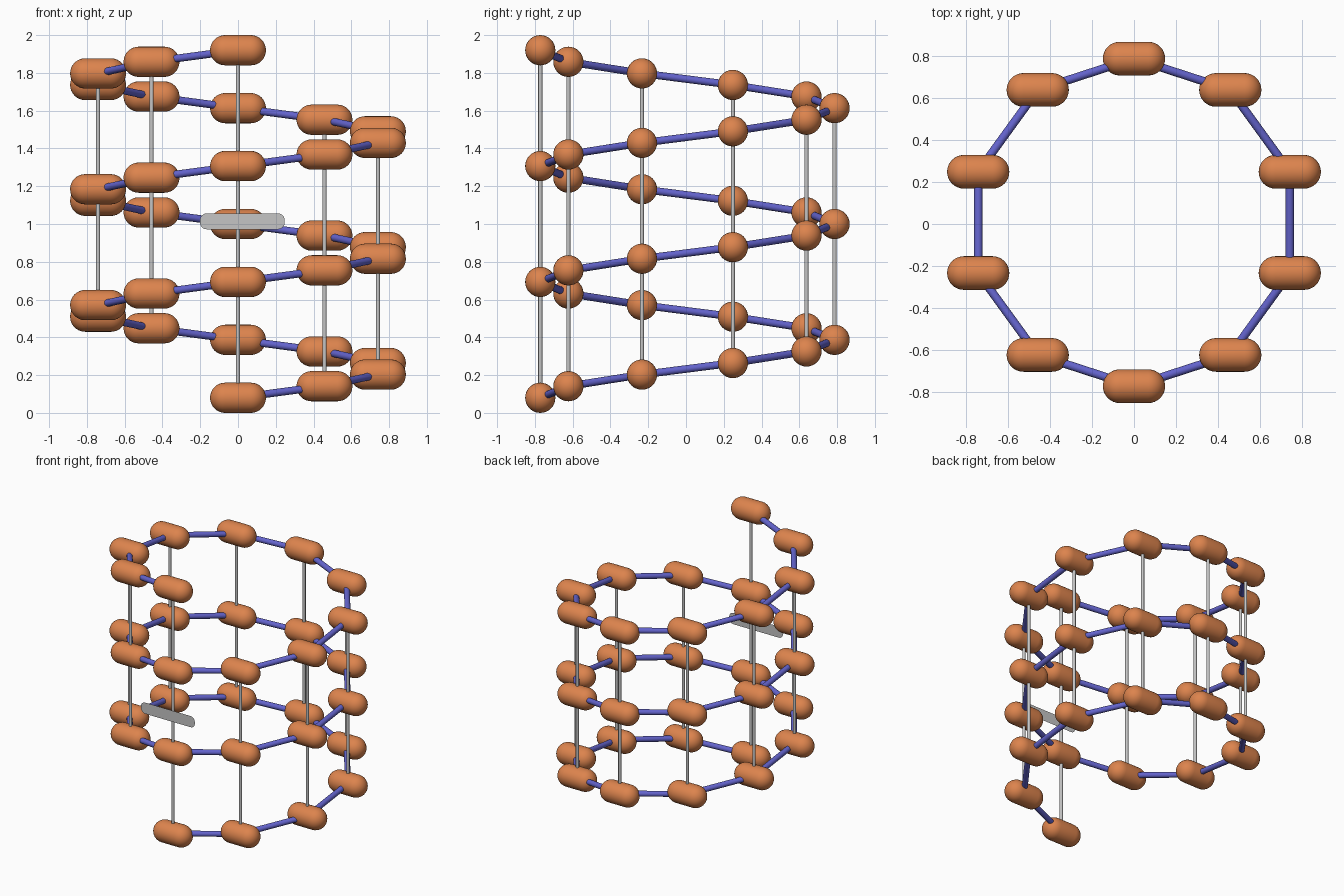
import bpy, bmesh, math
from mathutils import Vector, Matrix

if "Cube" in bpy.data.objects:
    bpy.data.objects.remove(bpy.data.objects["Cube"])

R, CY = 0.779, 0.0075          # helix radius and centre offset in y
BEAD_R, BEAD_HALF = 0.08, 0.148
PER_TURN, TURNS = 10, 3
Z0 = BEAD_R
STEP = (2.0 - 2 * BEAD_R) / (PER_TURN * TURNS)
COUNT = PER_TURN * TURNS + 1


def material(name, rgb):
    m = bpy.data.materials.new(name)
    m.diffuse_color = (*rgb, 1)
    m.use_nodes = True
    m.node_tree.nodes["Principled BSDF"].inputs["Base Color"].default_value = m.diffuse_color
    return m


orange = material("orange", (0.72, 0.23, 0.075))
blue = material("blue", (0.125, 0.125, 0.60))
grey = material("light grey", (0.56, 0.56, 0.56))


def finish(bm, name, mat, smooth=True):
    bmesh.ops.recalc_face_normals(bm, faces=bm.faces)
    mesh = bpy.data.meshes.new(name)
    bm.to_mesh(mesh)
    bm.free()
    mesh.materials.append(mat)
    ob = bpy.data.objects.new(name, mesh)
    bpy.context.collection.objects.link(ob)
    if smooth:
        bpy.ops.object.select_all(action='DESELECT')
        ob.select_set(True)
        bpy.context.view_layer.objects.active = ob
        bpy.ops.object.shade_smooth_by_angle(angle=math.radians(40))
    return ob


def add_rod(bm, a, b, radius, sides=16):
    d = b - a
    rot = d.to_track_quat('Z', 'Y').to_matrix().to_4x4()
    bmesh.ops.create_cone(bm, cap_ends=True, segments=sides, radius1=radius, radius2=radius,
                          depth=d.length, matrix=Matrix.Translation((a + b) / 2) @ rot)


def helix(i):
    a = -math.pi / 2 + 2 * math.pi * i / PER_TURN
    return Vector((R * math.cos(a), CY + R * math.sin(a), Z0 + STEP * i))


points = [helix(i) for i in range(COUNT)]

# capsule bead: half-circle ends, spun about the x axis
bm = bmesh.new()
profile = []
for side, start in ((-1, 0), (1, 90)):
    for k in range(9):
        t = math.radians(start + 90 * k / 8)
        profile.append((side * (BEAD_HALF - BEAD_R) - BEAD_R * math.cos(t), 0, BEAD_R * math.sin(t)))
verts = [bm.verts.new(p) for p in profile]
edges = [bm.edges.new(e) for e in zip(verts, verts[1:])]
bmesh.ops.spin(bm, geom=verts + edges, cent=(0, 0, 0), axis=(1, 0, 0),
               angle=2 * math.pi, steps=32)
bmesh.ops.remove_doubles(bm, verts=bm.verts, dist=0.0005)
bead = finish(bm, "bead_01", orange)
bead.location = points[0]
for i, p in enumerate(points[1:], 2):
    ob = bpy.data.objects.new(f"bead_{i:02d}", bead.data)
    ob.location = p
    bpy.context.collection.objects.link(ob)

# blue links joining neighbouring beads
bm = bmesh.new()
for a, b in zip(points, points[1:]):
    add_rod(bm, a, b, 0.02)
finish(bm, "spiral_links", blue)

# thin upright rods joining beads one turn apart
bm = bmesh.new()
for a, b in zip(points, points[PER_TURN:]):
    add_rod(bm, a, b, 0.011, 12)
finish(bm, "upright_rods", grey)

# flat rounded plate hovering at the front
bm = bmesh.new()
cx, cz, hw, hh, r = 0.023, 1.014, 0.224, 0.042, 0.035
outline = []
for q, (sx, sz) in enumerate(((1, 1), (-1, 1), (-1, -1), (1, -1))):
    for k in range(7):
        t = math.radians(90 * q + 15 * k)
        outline.append(bm.verts.new((cx + sx * (hw - r) + r * math.cos(t), -0.866,
                                     cz + sz * (hh - r) + r * math.sin(t))))
face = bm.faces.new(outline)
face.normal_update()
finish(bm, "front_plate", grey, smooth=False)
